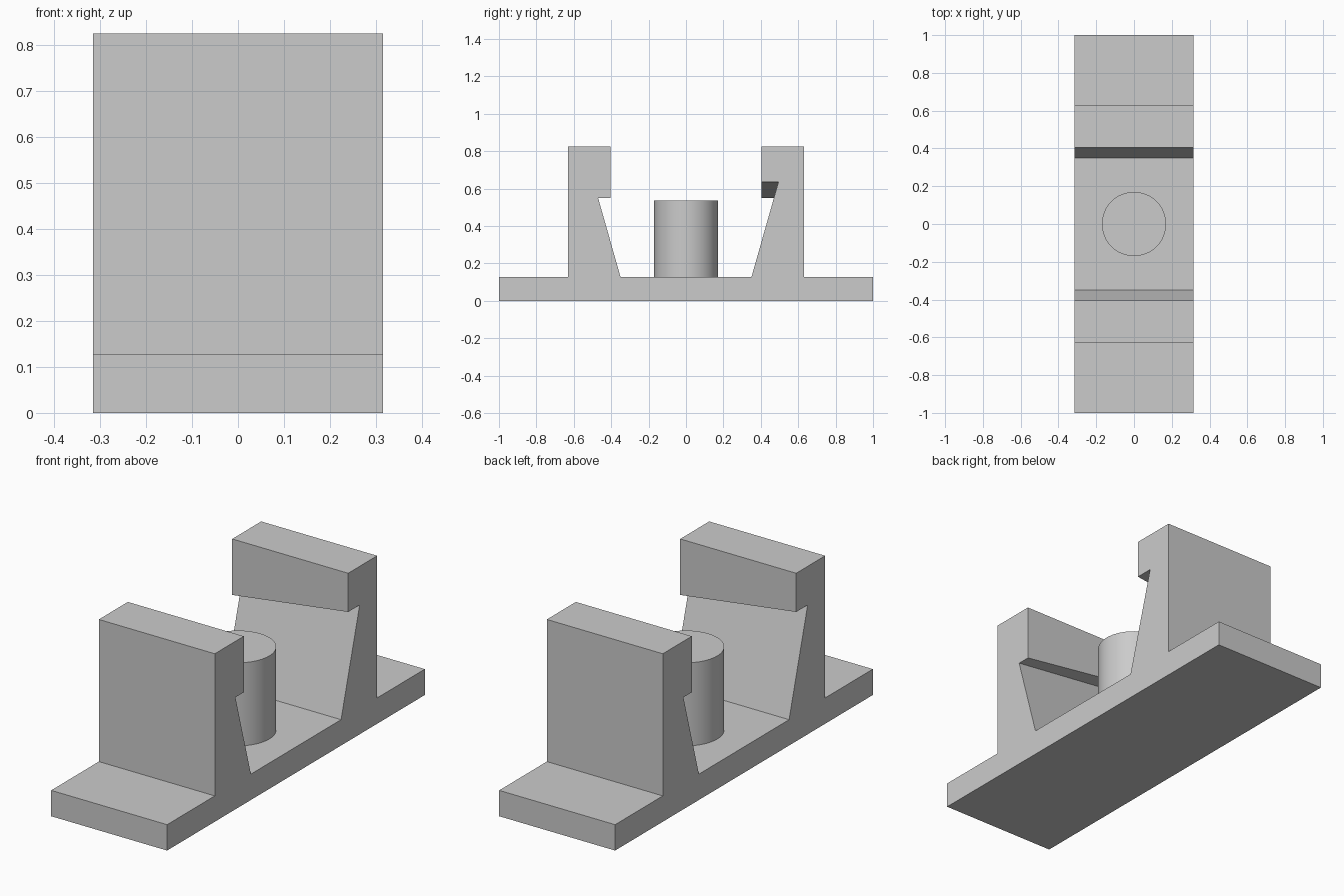
import bpy
import bmesh

default_cube = bpy.data.objects.get("Cube")
if default_cube:
    bpy.data.objects.remove(default_cube, do_unlink=True)

HALF_WIDTH = 0.315
BASE_TOP = 0.127
ARM_TOP = 0.825
ARM_OUTER = 0.63
ARM_FOOT = 0.35
HOOK_FACE = 0.405
LOW_NOTCH, HIGH_NOTCH = 0.55, 0.635
SLOPE = (0.47 - ARM_FOOT) / (LOW_NOTCH - BASE_TOP)

grey = bpy.data.materials.new("light grey")
grey.use_nodes = True
grey.diffuse_color = (0.6, 0.6, 0.6, 1)
grey.node_tree.nodes["Principled BSDF"].inputs["Base Color"].default_value = grey.diffuse_color


def half_outline(notch):
    """Half section from the outer bottom edge to the foot of the sloped inner wall."""
    return [(1, 0), (1, BASE_TOP), (ARM_OUTER, BASE_TOP), (ARM_OUTER, ARM_TOP),
            (HOOK_FACE, ARM_TOP), (HOOK_FACE, notch),
            (ARM_FOOT + SLOPE * (notch - BASE_TOP), notch), (ARM_FOOT, BASE_TOP)]


def outline(back_notch, front_notch):
    back = half_outline(back_notch)
    front = [(-y, z) for y, z in reversed(half_outline(front_notch))]
    return back + front


# Base with two hooked arms: the hook undersides slant in opposite directions
bm = bmesh.new()
rings = []
for x, back, front in ((-HALF_WIDTH, LOW_NOTCH, HIGH_NOTCH),
                       (HALF_WIDTH, HIGH_NOTCH, LOW_NOTCH)):
    rings.append([bm.verts.new((x, y, z)) for y, z in outline(back, front)])
    bm.faces.new(rings[-1])
count = len(rings[0])
for i in range(count):
    j = (i + 1) % count
    bm.faces.new((rings[0][i], rings[0][j], rings[1][j], rings[1][i]))
bmesh.ops.recalc_face_normals(bm, faces=bm.faces)
mesh = bpy.data.meshes.new("hooked_base")
bm.to_mesh(mesh)
bm.free()
mesh.materials.append(grey)
bpy.context.collection.objects.link(bpy.data.objects.new("hooked_base", mesh))

# Round centre post
POST_TOP = 0.535
bpy.ops.mesh.primitive_cylinder_add(vertices=64, radius=0.17, depth=POST_TOP - BASE_TOP,
                                    location=(0, 0, (POST_TOP + BASE_TOP) / 2))
post = bpy.context.object
post.name = "centre_post"
post.data.materials.append(grey)
bpy.ops.object.shade_smooth_by_angle()
